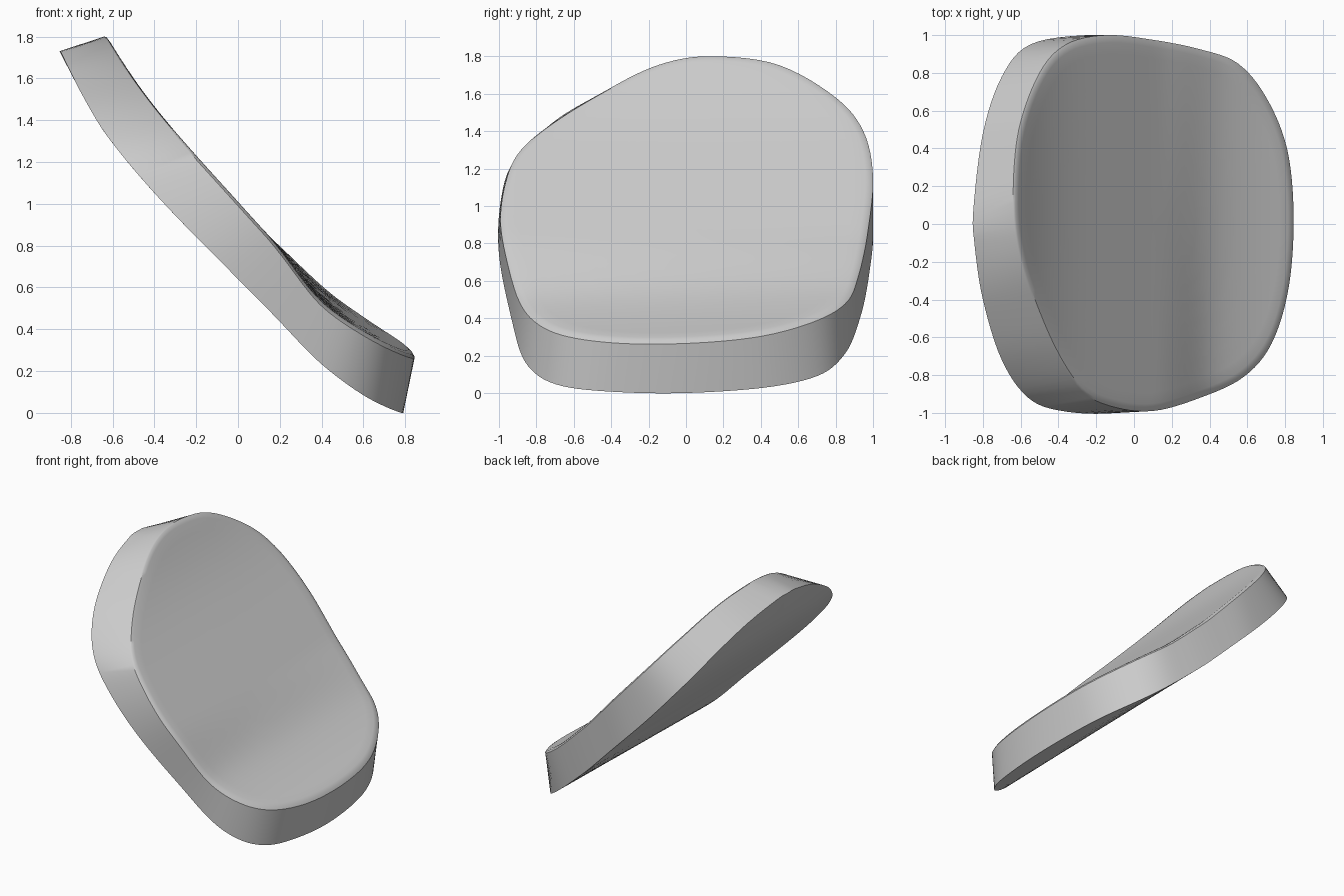
import bpy
import bmesh
import math
from mathutils import Vector

if "Cube" in bpy.data.objects:
    bpy.data.objects.remove(bpy.data.objects["Cube"], do_unlink=True)

# Rounded outlines (x, y) of the upper and lower faces, with matching stations
UPPER = [(-.64, .16), (-.61, .5), (-.5, .8), (-.36, .95), (-.15, 1), (.1, .975), (.35, .925),
         (.55, .85), (.7, .67), (.81, .4), (.845, .05), (.82, -.33), (.73, -.63), (.58, -.81),
         (.35, -.92), (.1, -.99), (-.12, -.965), (-.28, -.88), (-.42, -.67), (-.55, -.36), (-.62, -.1)]
LOWER = [(-.85, .08), (-.8, .48), (-.7, .78), (-.55, .95), (-.25, 1), (0, .98), (.25, .93),
         (.47, .85), (.64, .7), (.75, .42), (.79, 0), (.765, -.37), (.69, -.66), (.52, -.84),
         (.25, -.93), (-.1, -1), (-.38, -.99), (-.56, -.92), (-.7, -.72), (-.8, -.4), (-.845, -.1)]

# Side profiles (x, z) of the two faces
UPPER_PROFILE = [(-.64, 1.82), (-.5, 1.6), (-.33, 1.38), (0, 1.01), (.2, .79),
                 (.4, .57), (.6, .425), (.845, .285)]
LOWER_PROFILE = [(-.85, 1.73), (-.75, 1.53), (-.63, 1.33), (-.38, 1.03), (0, .64),
                 (.2, .44), (.4, .25), (.6, .1), (.79, 0)]

STEPS = 6


def smooth_height(profile, x):
    """Smooth curve through the profile points."""
    last = len(profile) - 1

    def slope(i):
        a, b = profile[max(i - 1, 0)], profile[min(i + 1, last)]
        return (b[1] - a[1]) / (b[0] - a[0])

    i = 0
    while i < last - 1 and x > profile[i + 1][0]:
        i += 1
    (xa, za), (xb, zb) = profile[i], profile[i + 1]
    width = xb - xa
    t = min(max((x - xa) / width, 0), 1)
    ease = t * t * (3 - 2 * t)
    bend = slope(i) * t * (1 - t) ** 2 - slope(i + 1) * t * t * (1 - t)
    return za + (zb - za) * ease + bend * width


def closed_curve(points):
    """Closed smooth loop through the outline points."""
    pts = [Vector(p) for p in points]
    count = len(pts)
    loop = []
    for i in range(count):
        a, b, c, d = (pts[(i + k) % count] for k in (-1, 0, 1, 2))
        for step in range(STEPS):
            t = step / STEPS
            loop.append(b + (c - a) * t / 2 + (a * 2 - b * 5 + c * 4 - d) * t * t / 2
                        + (b * 3 - a - c * 3 + d) * t ** 3 / 2)
    return loop


def place(point, profile, twist, drop=0):
    """Lift a plan point onto its face, twisted slightly at the low end."""
    blend = min(max((point.x - .12) / .3, 0), 1)
    blend = blend * blend * (3 - 2 * blend)
    return Vector((point.x, point.y, smooth_height(profile, point.x) + twist * point.y * blend - drop))


def add_ring(bm, outline, centre, scale, profile, twist, drop=0):
    return [bm.verts.new(place(centre + (p - centre) * scale, profile, twist, drop)) for p in outline]


def bridge(bm, first, second):
    count = len(first)
    for i in range(count):
        j = (i + 1) % count
        bm.faces.new((first[i], first[j], second[j], second[i]))


def cap(bm, ring, centre, profile, twist):
    hub = bm.verts.new(place(centre, profile, twist))
    for i, vert in enumerate(ring):
        bm.faces.new((vert, ring[(i + 1) % len(ring)], hub))


# Curved pad: lower face, side wall, rounded rim and upper face as nested rings
bm = bmesh.new()
upper, lower = closed_curve(UPPER), closed_curve(LOWER)
upper_centre, lower_centre = Vector((.1, 0)), Vector((-.03, 0))
inner_scales = [k / 10 for k in range(1, 10)]

rings = [add_ring(bm, lower, lower_centre, s, LOWER_PROFILE, .02) for s in inner_scales + [1]]
rings.append(add_ring(bm, upper, upper_centre, 1, UPPER_PROFILE, .045, drop=.02))
rings.append(add_ring(bm, upper, upper_centre, .985, UPPER_PROFILE, .045, drop=.006))
rings.append(add_ring(bm, upper, upper_centre, .96, UPPER_PROFILE, .045))
rings += [add_ring(bm, upper, upper_centre, s, UPPER_PROFILE, .045) for s in reversed(inner_scales)]

for first, second in zip(rings, rings[1:]):
    bridge(bm, first, second)
cap(bm, rings[0], lower_centre, LOWER_PROFILE, .02)
cap(bm, rings[-1], upper_centre, UPPER_PROFILE, .045)
bmesh.ops.recalc_face_normals(bm, faces=bm.faces)

mesh = bpy.data.meshes.new("curved_pad")
bm.to_mesh(mesh)
bm.free()
pad = bpy.data.objects.new("curved_pad", mesh)
bpy.context.collection.objects.link(pad)

# Plain light grey
grey = bpy.data.materials.new("light_grey")
grey.use_nodes = True
colour = (.6, .6, .6, 1)
grey.diffuse_color = colour
grey.node_tree.nodes["Principled BSDF"].inputs["Base Color"].default_value = colour
mesh.materials.append(grey)

bpy.ops.object.select_all(action="DESELECT")
pad.select_set(True)
bpy.context.view_layer.objects.active = pad
bpy.ops.object.shade_smooth_by_angle(angle=math.radians(35))
